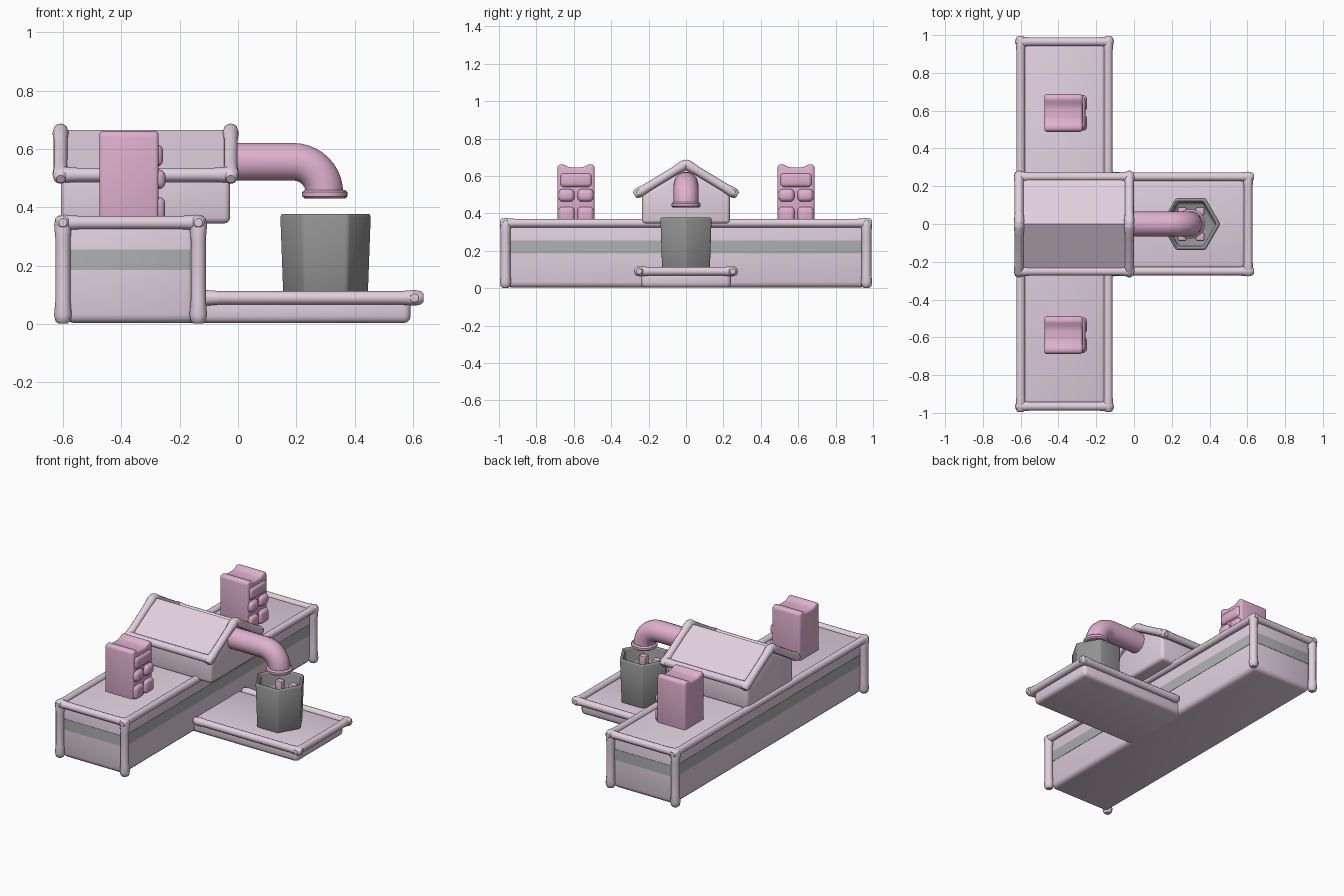
import bpy, bmesh, math
from mathutils import Vector

if "Cube" in bpy.data.objects:
    bpy.data.objects.remove(bpy.data.objects["Cube"])


def mat(name, rgb):
    m = bpy.data.materials.new(name)
    m.diffuse_color = (*rgb, 1)
    m.use_nodes = True
    m.node_tree.nodes["Principled BSDF"].inputs["Base Color"].default_value = m.diffuse_color
    return m


PALE = mat("pale_pink", (0.75, 0.63, 0.72))
PINK = mat("pink", (0.74, 0.44, 0.62))
GREY = mat("mid_grey", (0.29, 0.29, 0.29))
BAND = mat("band_grey", (0.42, 0.44, 0.43))


def finish(bm, name, material, bevel=0.0, segs=3, only_vertical=False, angle=35):
    bmesh.ops.recalc_face_normals(bm, faces=bm.faces)
    if bevel:
        edges = [e for e in bm.edges if not only_vertical or
                 abs(e.verts[0].co.z - e.verts[1].co.z) > 0.9 * e.calc_length()]
        bmesh.ops.bevel(bm, geom=edges, offset=bevel, segments=segs,
                        profile=0.5, affect='EDGES', clamp_overlap=True)
    me = bpy.data.meshes.new(name)
    bm.to_mesh(me)
    bm.free()
    me.shade_smooth()
    me.set_sharp_from_angle(angle=math.radians(angle))
    me.materials.append(material)
    ob = bpy.data.objects.new(name, me)
    bpy.context.collection.objects.link(ob)
    return ob


def box(name, lo, hi, material, **kw):
    bm = bmesh.new()
    bmesh.ops.create_cube(bm, size=1)
    for v in bm.verts:
        v.co = Vector([(a + b) / 2 + c * (b - a) for a, b, c in zip(lo, hi, v.co)])
    return finish(bm, name, material, **kw)


def prism(name, profile, x0, x1, material, **kw):
    """Extrude a (y, z) outline along x."""
    bm = bmesh.new()
    f = bm.faces.new([bm.verts.new((x0, y, z)) for y, z in profile])
    r = bmesh.ops.extrude_face_region(bm, geom=[f])
    for v in r["geom"]:
        if isinstance(v, bmesh.types.BMVert):
            v.co.x = x1
    return finish(bm, name, material, **kw)


def rings(name, profile, cx, sides, material, **kw):
    """Stack of (radius, z) rings, capped at both ends."""
    bm = bmesh.new()
    loops = [[bm.verts.new((cx + r * math.cos(2 * math.pi * i / sides),
                            r * math.sin(2 * math.pi * i / sides), z))
              for i in range(sides)] for r, z in profile]
    for a, b in zip(loops, loops[1:]):
        for i in range(sides):
            j = (i + 1) % sides
            bm.faces.new((a[i], a[j], b[j], b[i]))
    bm.faces.new(loops[0])
    bm.faces.new(loops[-1])
    return finish(bm, name, material, **kw)


def tube(name, pts, radii, material, res=4):
    cu = bpy.data.curves.new(name, 'CURVE')
    cu.dimensions = '3D'
    cu.bevel_depth = 1.0
    cu.bevel_resolution = res
    cu.use_fill_caps = True
    sp = cu.splines.new('POLY')
    sp.points.add(len(pts) - 1)
    for p, co, r in zip(sp.points, pts, radii):
        p.co = (*co, 1)
        p.radius = r
    sp.use_smooth = True
    cu.materials.append(material)
    ob = bpy.data.objects.new(name, cu)
    bpy.context.collection.objects.link(ob)
    return ob


def rail(name, a, b, r=0.025):
    """Hand-rolled trim: rounded, slightly swollen ends and a slimmer middle."""
    a, b = Vector(a), Vector(b)
    n = (b - a).normalized()
    d = [0, 0.008, 0.03, 0.08]
    pts = [a + n * t for t in d] + [b - n * t for t in reversed(d)]
    k = [0.6, 0.95, 1.12, 0.95]
    return tube(name, pts, [r * t for t in k + k[::-1]], PALE)


# Long main building with grey band
XL, XR, Y = -0.59, -0.145, 0.962
box("main_body", (XL, -Y, 0.003), (XR, Y, 0.355), PALE, bevel=0.03)
e = 0.002
box("body_band", (XL - e, -Y - e, 0.185), (XR + e, Y + e, 0.255), BAND,
    bevel=0.03, only_vertical=True)

# Trim around the main building
PL, PR = -0.6, -0.136
for x, sx in ((PL, "back"), (PR, "front")):
    rail(f"{sx}_long_rail", (x, -0.995, 0.348), (x, 0.995, 0.348), 0.024)
    for s in (-1, 1):
        rail(f"{sx}_corner_post", (x, s * 0.965, 0.002), (x, s * 0.965, 0.37), 0.027)
for s in (-1, 1):
    rail("end_rail", (PL - 0.025, s * 0.965, 0.348), (PR + 0.025, s * 0.965, 0.348), 0.024)

# Gabled house in the middle
prism("house_walls", [(-0.235, 0.345), (0.235, 0.345), (0.235, 0.5), (0, 0.64), (-0.235, 0.5)],
      -0.606, -0.027, PALE, bevel=0.02)
prism("roof", [(-0.25, 0.517), (0, 0.666), (0.25, 0.517), (0.25, 0.485), (0, 0.635), (-0.25, 0.485)],
      -0.612, -0.02, PALE)
for s in (-1, 1):
    rail("eave_rail", (-0.632, s * 0.25, 0.512), (0.0, s * 0.25, 0.512), 0.025)
    for x in (-0.608, -0.025):
        rail("gable_rail", (x, s * 0.275, 0.497), (x, -s * 0.012, 0.671), 0.025)

# Loading tray with rails
box("tray", (-0.3, -0.24, 0.003), (0.592, 0.24, 0.095), PALE, bevel=0.025)
for s in (-1, 1):
    rail("tray_side_rail", (-0.14, s * 0.25, 0.09), (0.635, s * 0.25, 0.09), 0.024)
rail("tray_end_rail", (0.605, -0.275, 0.09), (0.605, 0.275, 0.09), 0.024)

# Bent pipe with flange
bend = [(0.19 + 0.106 * math.sin(t), 0, 0.45 + 0.106 * math.cos(t))
        for t in (i * math.pi / 20 for i in range(11))]
path = [(-0.06, 0, 0.556)] + bend
tube("pipe", path, [0.066] * len(path), PINK, res=5)
rings("pipe_flange", [(0.068, 0.43), (0.078, 0.438), (0.078, 0.452), (0.068, 0.46)],
      0.298, 24, PINK)

# Hexagonal bucket, filled near the top, with four stubs poking out
rings("bucket", [(0.147, 0.09), (0.158, 0.378), (0.136, 0.378), (0.128, 0.28)],
      0.3, 6, GREY, bevel=0.012, segs=2, angle=50)
for x in (0.255, 0.35):
    for y in (-0.068, 0.068):
        box("bucket_stub", (x - 0.024, y - 0.022, 0.25), (x + 0.024, y + 0.022, 0.335),
            PINK, bevel=0.01, segs=2)

# Two block figures facing the tray side
for s in (-1, 1):
    c = s * 0.588
    # torso outline with two raised corners on top
    top = [(0.1, 0.655), (0.075, 0.665), (0.035, 0.645), (-0.035, 0.645), (-0.075, 0.665), (-0.1, 0.655)]
    prism("figure_body", [(c - 0.1, 0.34), (c + 0.1, 0.34)] + [(c + y, z) for y, z in top],
          -0.475, -0.272, PINK, bevel=0.014, angle=60)
    box("figure_brow", (-0.34, c - 0.085, 0.54), (-0.257, c + 0.085, 0.615), PINK, bevel=0.02)
    for k in (-1, 1):
        m = c + k * 0.051
        box("figure_hand", (-0.34, m - 0.043, 0.462), (-0.248, m + 0.043, 0.53), PINK, bevel=0.024)
        box("figure_foot", (-0.34, m - 0.043, 0.35), (-0.25, m + 0.043, 0.435), PINK, bevel=0.02)
